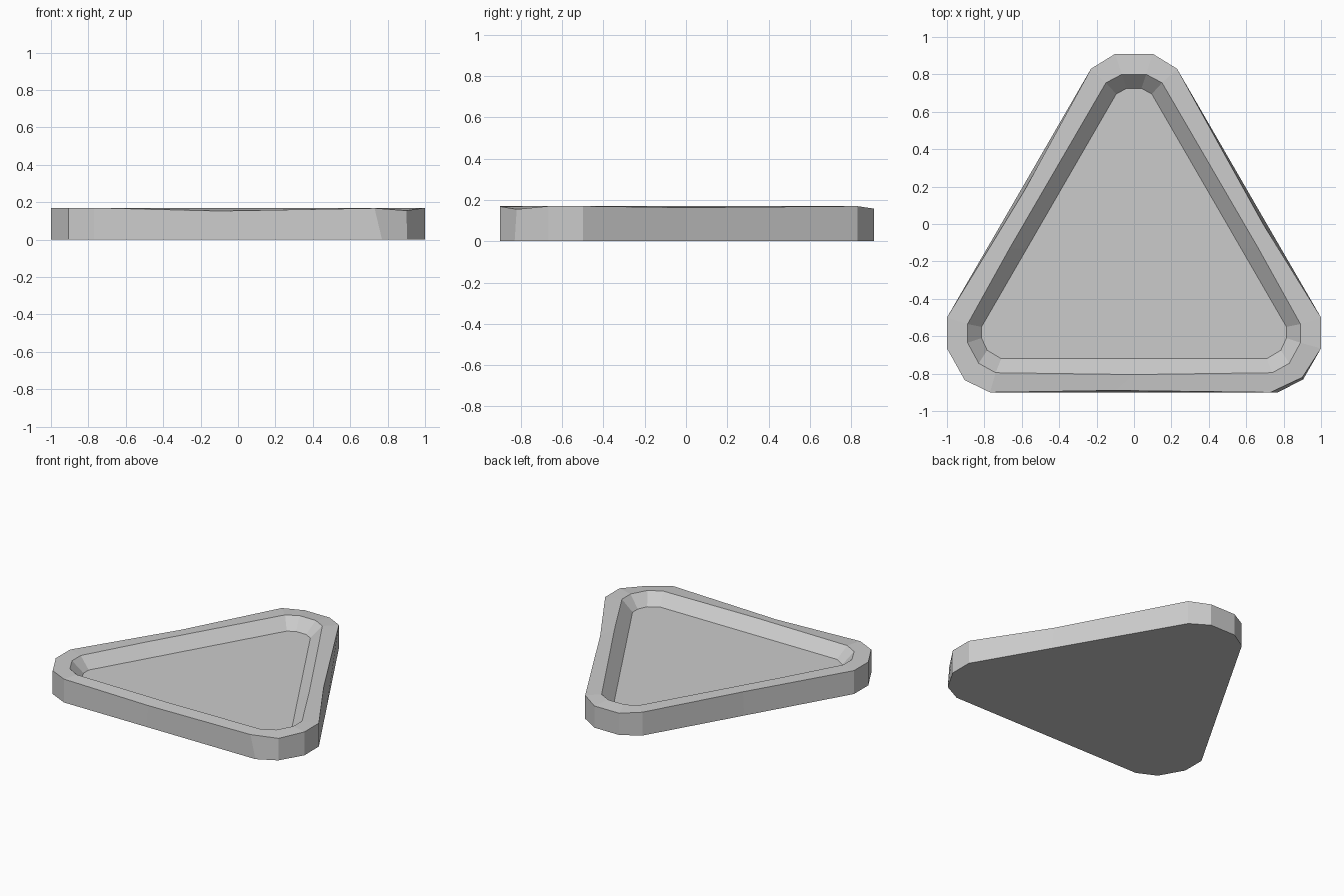
import bpy, bmesh

if "Cube" in bpy.data.objects:
    bpy.data.objects.remove(bpy.data.objects["Cube"])

grey = bpy.data.materials.new("plain grey")
grey.diffuse_color = (0.6, 0.6, 0.6, 1)
grey.use_nodes = True
grey.node_tree.nodes["Principled BSDF"].inputs["Base Color"].default_value = grey.diffuse_color

# Outlines run counter-clockwise from the front left; each has 15 points,
# including one extra point in the middle of every long side.
base = [(-.77, -.9), (-.1, -.9), (.77, -.9), (.905, -.83), (1, -.665), (1, -.5),
        (.71, 0), (.23, .83), (.1, .91), (-.1, .91), (-.23, .83), (-.6, .19),
        (-1, -.5), (-1, -.665), (-.905, -.835)]

# Worn upper edge: a few points moved inwards and down
worn = {1: (-.1, -.89, .153), 2: (.73, -.9, .168), 3: (.9, -.82, .155),
        6: (.69, 0, .163), 8: (.1, .91, .158), 9: (-.1, .91, .158),
        11: (-.585, .18, .165)}
upper = [worn.get(i, (x, y, .17)) for i, (x, y) in enumerate(base)]


def mirrored(half, front_mid, right_mid, z):
    """Symmetric outline from its right-hand corner points."""
    right = half[:4] + [right_mid] + half[4:]
    left = [(-x, y) for x, y in reversed(right)]
    pts = [left[-1], front_mid] + right + left[:-1]
    return [(x, y, z) for x, y in pts]


# Inner lip and recessed floor outlines
lip = mirrored([(.74, -.795), (.83, -.745), (.89, -.635), (.89, -.535),
                (.15, .755), (.065, .8)], (0, -.805), (.665, -.13), .17)
floor = mirrored([(.71, -.72), (.785, -.675), (.815, -.61), (.815, -.55),
                  (.095, .695), (.04, .725)], (0, -.72), (.572, -.13), .09)

# Tray: outer wall, rim, sloped inner wall and floor
bm = bmesh.new()
rings = [[bm.verts.new(p) for p in ring]
         for ring in ([(x, y, 0) for x, y in base], upper, lip, floor)]
for a, b in zip(rings, rings[1:]):
    for i in range(len(a)):
        j = (i + 1) % len(a)
        bm.faces.new((a[i], a[j], b[j], b[i]))
bm.faces.new(rings[-1])
bm.faces.new(rings[0][::-1])
bmesh.ops.recalc_face_normals(bm, faces=bm.faces)

mesh = bpy.data.meshes.new("triangular_tray")
bm.to_mesh(mesh)
bm.free()
mesh.materials.append(grey)
tray = bpy.data.objects.new("triangular_tray", mesh)
bpy.context.collection.objects.link(tray)
